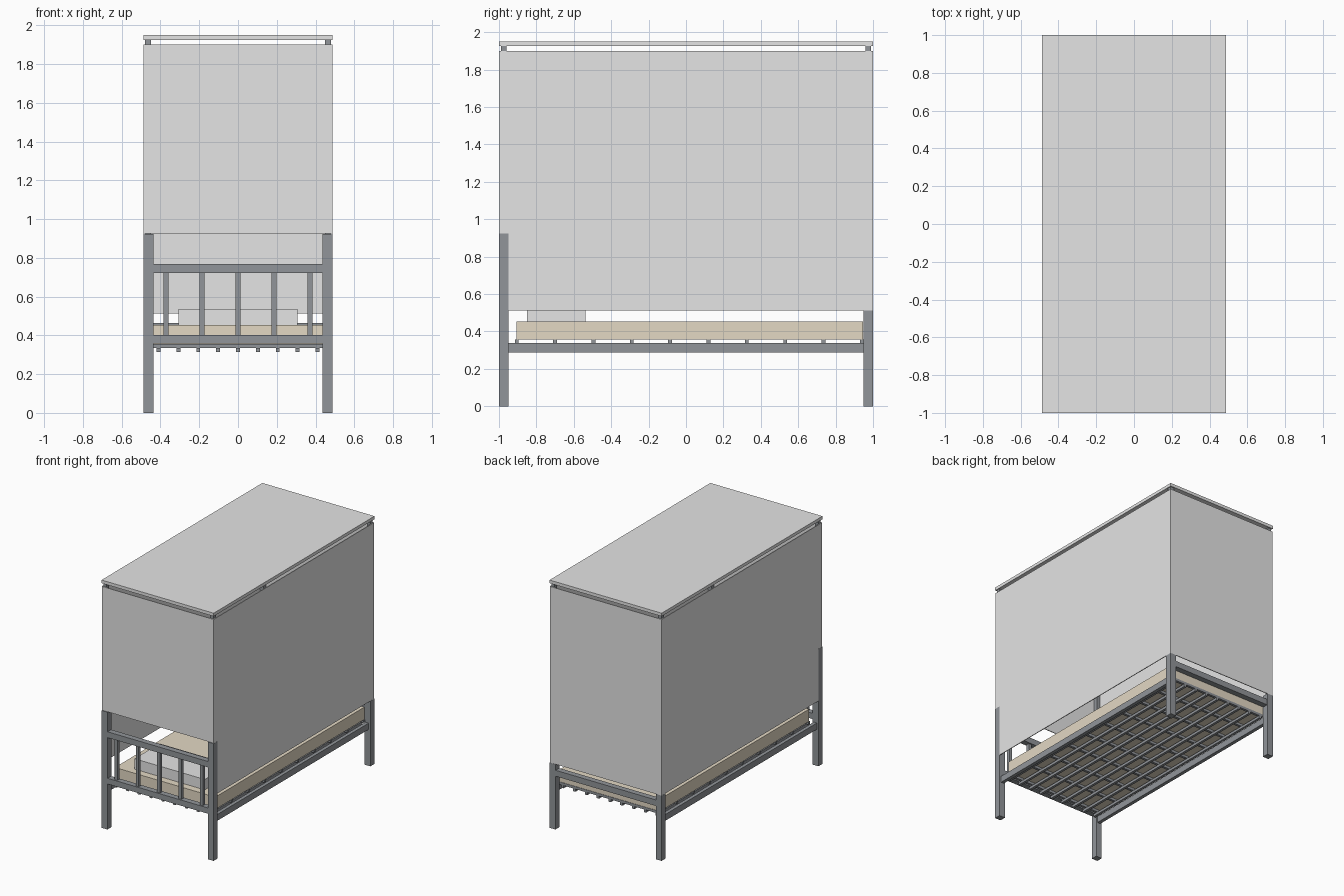
import bpy

if "Cube" in bpy.data.objects:
    bpy.data.objects.remove(bpy.data.objects["Cube"])


def material(name, rgb):
    m = bpy.data.materials.new(name)
    m.diffuse_color = (*rgb, 1)
    m.use_nodes = True
    m.node_tree.nodes["Principled BSDF"].inputs["Base Color"].default_value = m.diffuse_color
    return m


steel = material("grey steel", (0.285, 0.3, 0.32))
cloth = material("pale grey cloth", (0.78, 0.78, 0.78))
cream = material("cream mattress", (0.77, 0.69, 0.55))


def box(name, x, y, z, mat):
    """Box from (low, high) ranges along each axis."""
    bpy.ops.mesh.primitive_cube_add(size=1)
    o = bpy.context.object
    o.name = name
    o.location = [(a + b) / 2 for a, b in (x, y, z)]
    o.scale = [b - a for a, b in (x, y, z)]
    bpy.ops.object.transform_apply(location=True, rotation=False, scale=True)
    o.data.materials.append(mat)
    return o


def span(c, w):
    return (c - w / 2, c + w / 2)


# Legs, side rails, canopy posts and side curtains on both sides
for s, side in ((-1, "left"), (1, "right")):
    leg_x = span(s * 0.4625, 0.051)
    box(f"front_leg_{side}", leg_x, (-1, -0.95), (0, 0.923), steel)
    box(f"back_leg_{side}", leg_x, (0.949, 1), (0, 0.513), steel)
    box(f"side_rail_{side}", span(s * 0.46, 0.028), (-0.95, 0.95), (0.287, 0.337), steel)
    post_x = span(s * 0.465, 0.03)
    box(f"front_post_{side}", post_x, (-0.99, -0.96), (0.923, 1.925), steel)
    box(f"back_post_{side}", post_x, (0.96, 0.99), (0.513, 1.925), steel)
    box(f"side_curtain_{side}", span(s * 0.484, 0.006), (-0.999, 0.999), (0.513, 1.9), cloth)

# Headboard: two rails and five upright bars
for name, z in (("lower", (0.357, 0.402)), ("upper", (0.722, 0.768))):
    box(f"headboard_rail_{name}", (-0.437, 0.437), span(-0.975, 0.045), z, steel)
for i in range(5):
    box(f"headboard_bar_{i + 1}", span((i - 2) * 0.186, 0.025), span(-0.975, 0.025),
        (0.402, 0.722), steel)

# Foot rail
box("foot_rail", (-0.437, 0.437), span(0.975, 0.045), (0.418, 0.465), steel)

# Bed base: lengthwise bars under crosswise bars
for i in range(9):
    box(f"long_bar_{i + 1}", span((i - 4) * 0.1025, 0.02), (-0.94, 0.95), (0.315, 0.336), steel)
for i in range(10):
    box(f"cross_bar_{i + 1}", (-0.44, 0.44), span(-0.905 + i * 0.205, 0.02),
        (0.336, 0.356), steel)

# Bedding
box("mattress", (-0.437, 0.437), (-0.907, 0.947), (0.356, 0.453), cream)
box("pillow", (-0.306, 0.306), (-0.85, -0.537), (0.453, 0.535), cloth)

# End curtains and canopy roof
box("front_curtain", (-0.481, 0.481), (-0.999, -0.993), (0.926, 1.9), cloth)
box("back_curtain", (-0.481, 0.481), (0.993, 0.999), (0.513, 1.9), cloth)
box("canopy_roof", (-0.488, 0.488), (-1, 1), (1.925, 1.95), cloth)
